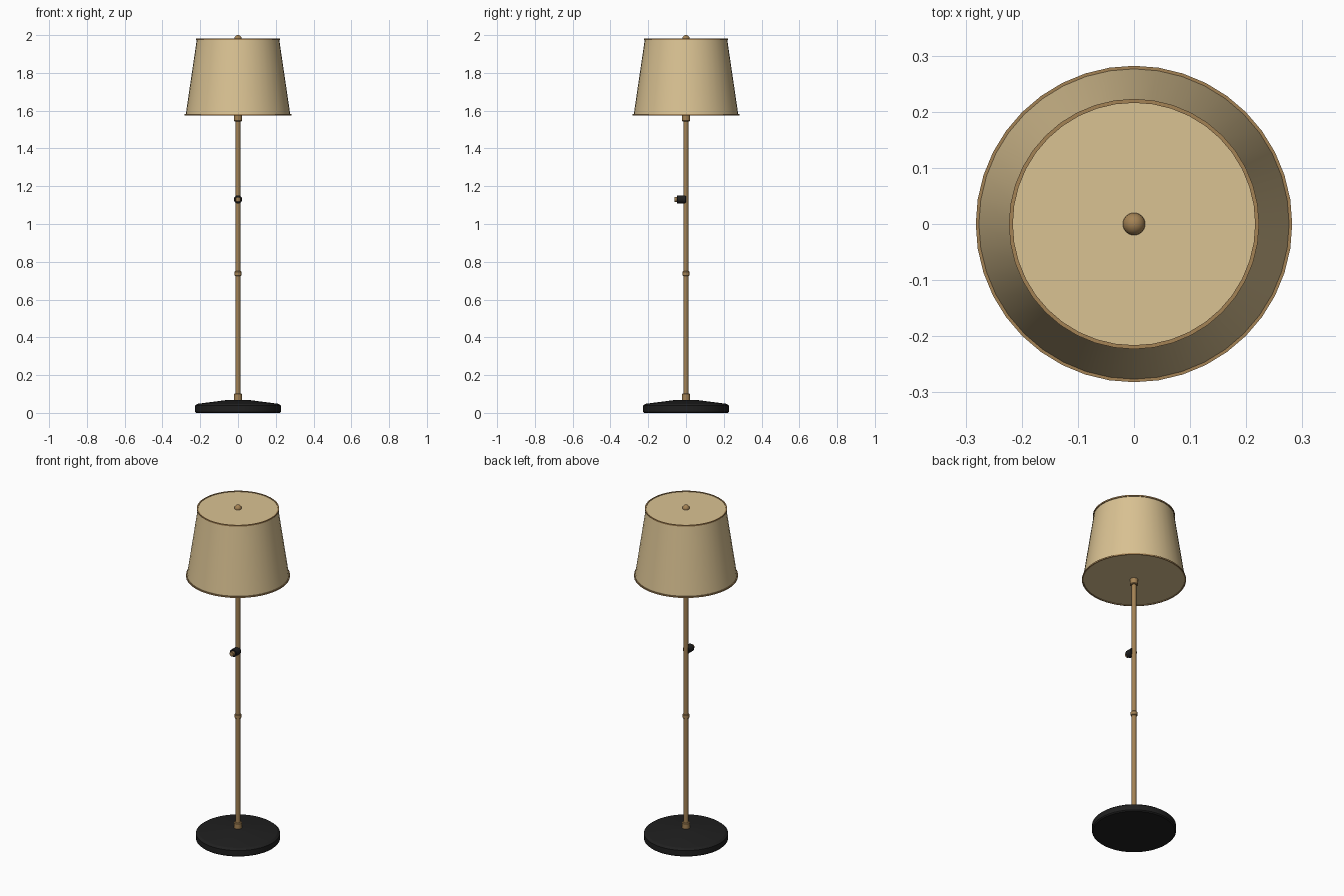
import bpy, math

if "Cube" in bpy.data.objects:
    bpy.data.objects.remove(bpy.data.objects["Cube"])

def material(name, rgb):
    m = bpy.data.materials.new(name)
    m.diffuse_color = (*rgb, 1)
    m.use_nodes = True
    m.node_tree.nodes["Principled BSDF"].inputs["Base Color"].default_value = m.diffuse_color
    return m

FABRIC = material("cream fabric", (0.70, 0.54, 0.29))
BRASS = material("aged brass", (0.37, 0.225, 0.09))
BLACK = material("black metal", (0.014, 0.014, 0.014))

def lathe(name, profile, mat, sides=32, closed=False):
    """Spin (radius, z) points around z; closed joins last point to first (ring)."""
    verts, faces, rings = [], [], []
    for r, z in profile:
        start = len(verts)
        if r == 0:
            verts.append((0, 0, z))
            rings.append([start] * sides)
        else:
            for i in range(sides):
                a = 2 * math.pi * i / sides
                verts.append((r * math.cos(a), r * math.sin(a), z))
            rings.append(list(range(start, start + sides)))
    pairs = list(zip(rings, rings[1:]))
    if closed:
        pairs.append((rings[-1], rings[0]))
    for a, b in pairs:
        for i in range(sides):
            j = (i + 1) % sides
            faces.append(tuple(dict.fromkeys((a[i], a[j], b[j], b[i]))))
    mesh = bpy.data.meshes.new(name)
    mesh.from_pydata(verts, [], faces)
    mesh.materials.append(mat)
    ob = bpy.data.objects.new(name, mesh)
    bpy.context.collection.objects.link(ob)
    bpy.ops.object.select_all(action='DESELECT')
    ob.select_set(True)
    bpy.context.view_layer.objects.active = ob
    bpy.ops.object.shade_smooth_by_angle(angle=math.radians(30))
    return ob

def cylinder(name, r, z0, z1, mat, sides=24, bevel=0.0):
    pts = [(0, z0), (r - bevel, z0), (r, z0 + bevel), (r, z1 - bevel), (r - bevel, z1), (0, z1)]
    if not bevel:
        pts = [(0, z0), (r, z0), (r, z1), (0, z1)]
    return lathe(name, pts, mat, sides)

# Weighted base with a shallow conical top
lathe("base", [(0, 0), (0.222, 0), (0.228, 0.006), (0.228, 0.038), (0.215, 0.048),
               (0.06, 0.068), (0, 0.07)], BLACK, 48)

# Pole and its fittings
cylinder("pole", 0.0125, 0.06, 1.60, BRASS)
cylinder("base_collar", 0.021, 0.066, 0.103, BRASS, bevel=0.003)
cylinder("pole_joint", 0.018, 0.725, 0.75, BRASS, bevel=0.003)
cylinder("shade_socket", 0.022, 1.543, 1.59, BRASS, bevel=0.004)

# Switch facing the front
for name, r, a, b, mat in (("switch_body", 0.022, 0.0, 0.047, BLACK),
                           ("switch_knob", 0.014, 0.045, 0.062, BRASS)):
    ob = cylinder(name, r, a, b, mat, bevel=0.002)
    ob.rotation_euler.x = math.pi / 2
    ob.location.z = 1.13

# Tapered shade, closed at both ends
lathe("shade", [(0, 1.578), (0.277, 1.578), (0.218, 1.978), (0, 1.978)], FABRIC, 40)

# Trim rings on the shade edges
for name, r, z in (("shade_bottom_trim", 0.282, 1.574), ("shade_top_trim", 0.223, 1.973)):
    lathe(name, [(r - 0.007, z), (r, z), (r, z + 0.008), (r - 0.007, z + 0.008)],
          BRASS, 40, closed=True)

# Finial ball
R = 0.02
lathe("finial", [(0 if k in (0, 12) else R * math.sin(math.pi * k / 12),
                  1.98 - R * math.cos(math.pi * k / 12)) for k in range(13)], BRASS, 24)
